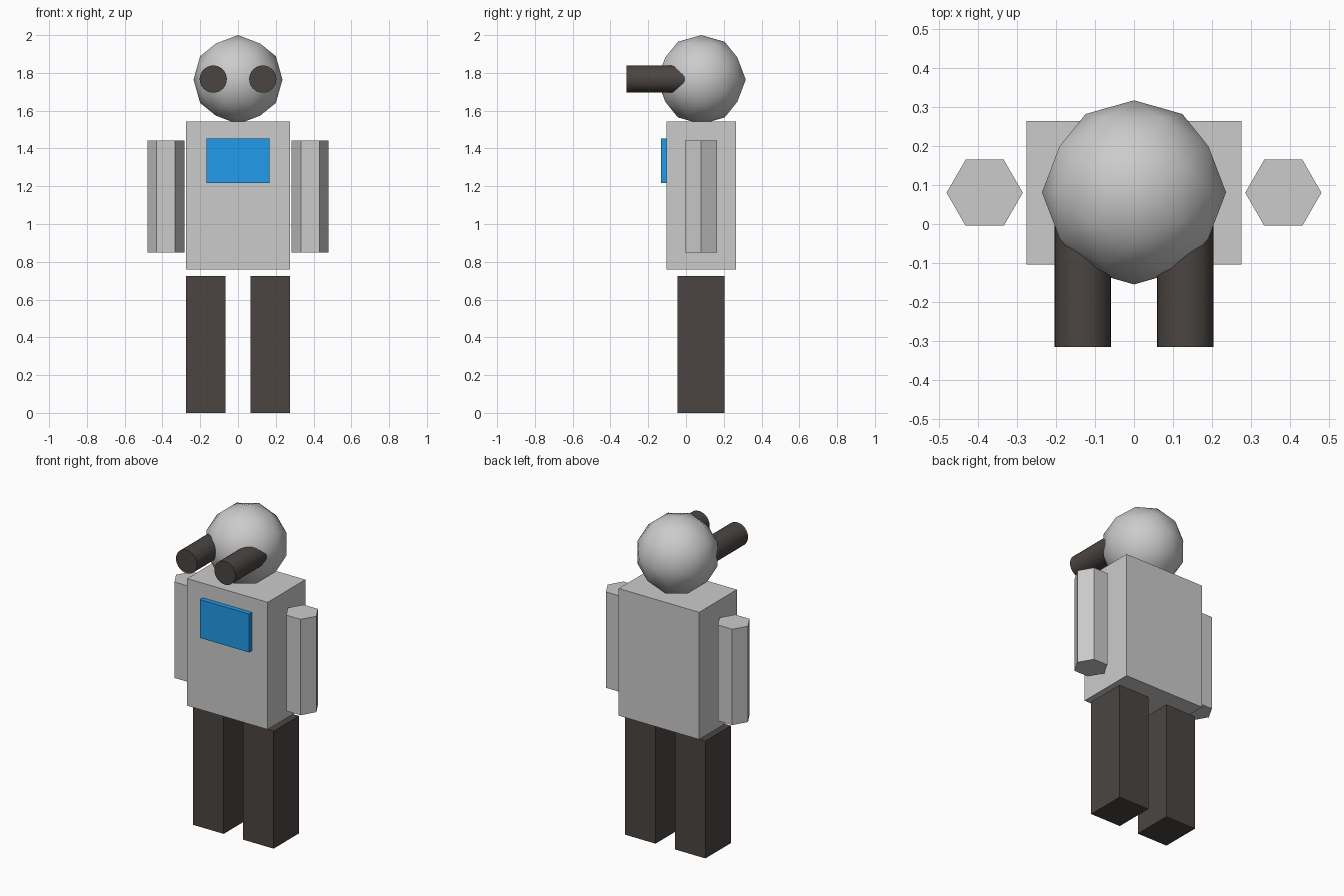
import bpy
import math
from mathutils import Matrix

if "Cube" in bpy.data.objects:
    bpy.data.objects.remove(bpy.data.objects["Cube"])


def material(name, rgb):
    mat = bpy.data.materials.new(name)
    mat.diffuse_color = (*rgb, 1)
    mat.use_nodes = True
    mat.node_tree.nodes["Principled BSDF"].inputs["Base Color"].default_value = mat.diffuse_color
    return mat


def finish(name, mat=None):
    obj = bpy.context.object
    obj.name = obj.data.name = name
    if mat:
        obj.data.materials.append(mat)
    return obj


def box(name, low, high, mat=None):
    size = [b - a for a, b in zip(low, high)]
    centre = [(a + b) / 2 for a, b in zip(low, high)]
    bpy.ops.mesh.primitive_cube_add(size=1)
    obj = finish(name, mat)
    obj.data.transform(Matrix.Diagonal((*size, 1)))
    obj.location = centre
    return obj


dark = material("dark", (0.07, 0.06, 0.055))
blue = material("blue", (0.015, 0.33, 0.82))

# Torso and chest panel
box("torso", (-0.275, -0.103, 0.758), (0.275, 0.264, 1.543))
box("chest_panel", (-0.168, -0.132, 1.216), (0.168, -0.09, 1.453), blue)

# Head: low-poly icosphere turned so that an edge midpoint faces each axis
bpy.ops.mesh.primitive_ico_sphere_add(subdivisions=2, radius=0.2355)
head = finish("head")
tilt = math.atan(2) / 2
head.data.transform(Matrix.Rotation(tilt, 4, 'X') @ Matrix.Rotation(math.pi / 2, 4, 'Z'))
head.location = (0, 0.081, 1.7645)
bpy.ops.object.shade_smooth()

for side, s in (("left", 1), ("right", -1)):
    # Legs
    xs = sorted((s * 0.066, s * 0.275))
    box(f"{side}_leg", (xs[0], -0.045, 0), (xs[1], 0.203, 0.725), dark)

    # Hexagonal arms, corners pointing sideways
    bpy.ops.mesh.primitive_cylinder_add(vertices=6, radius=0.0975, depth=0.592)
    arm = finish(f"{side}_arm")
    arm.data.transform(Matrix.Rotation(math.pi / 2, 4, 'Z'))
    arm.location = (s * 0.382, 0.08, 1.146)

    # Long eye tubes running into the head
    front, back = -0.315, 0.03
    bpy.ops.mesh.primitive_cylinder_add(vertices=32, radius=0.072, depth=back - front)
    eye = finish(f"{side}_eye_tube", dark)
    eye.data.transform(Matrix.Rotation(math.pi / 2, 4, 'X'))
    eye.location = (s * 0.131, (front + back) / 2, 1.767)
    bpy.ops.object.shade_smooth_by_angle(angle=math.radians(30))
